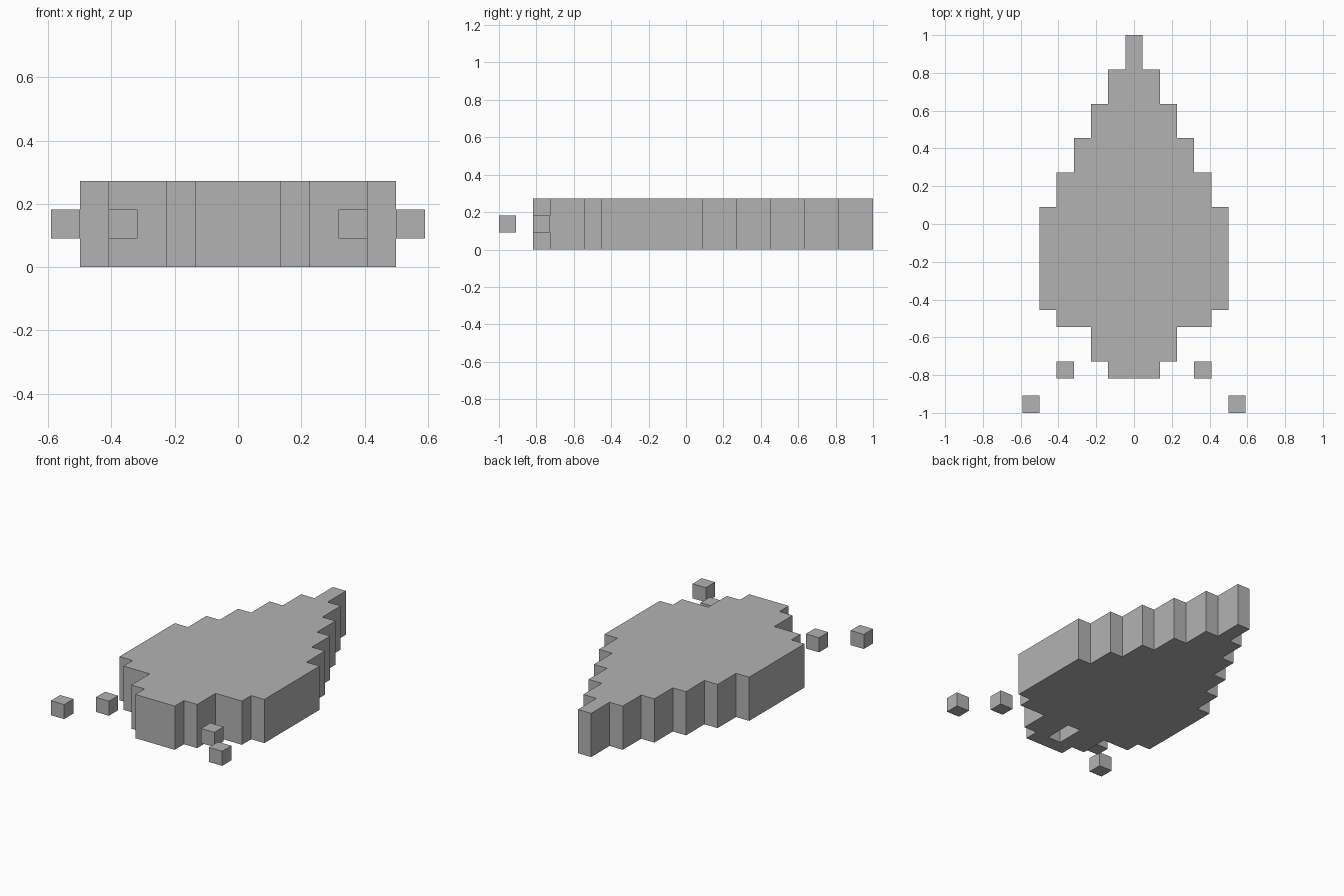
import bpy
import bmesh

U = 1 / 11  # edge of one block

default = bpy.data.objects.get("Cube")
if default:
    bpy.data.objects.remove(default, do_unlink=True)

grey = bpy.data.materials.new("plain_grey")
grey.use_nodes = True
grey.diffuse_color = (0.45, 0.45, 0.45, 1)
grey.node_tree.nodes["Principled BSDF"].inputs["Base Color"].default_value = grey.diffuse_color


def make_object(name, bm):
    """Turn a bmesh measured in blocks into a flat-shaded object."""
    bmesh.ops.scale(bm, vec=(U, U, U), verts=bm.verts)
    bmesh.ops.recalc_face_normals(bm, faces=bm.faces)
    mesh = bpy.data.meshes.new(name)
    bm.to_mesh(mesh)
    bm.free()
    mesh.materials.append(grey)
    obj = bpy.data.objects.new(name, mesh)
    bpy.context.collection.objects.link(obj)
    return obj


def make_box(name, centre, size):
    bm = bmesh.new()
    bmesh.ops.create_cube(bm, size=1)
    bmesh.ops.scale(bm, vec=size, verts=bm.verts)
    bmesh.ops.translate(bm, vec=centre, verts=bm.verts)
    return make_object(name, bm)


# Stepped body: each row is (half width, front y, back y)
rows = [(1.5, -9, -8), (2.5, -8, -6), (4.5, -6, -5), (5.5, -5, 1), (4.5, 1, 3),
        (3.5, 3, 5), (2.5, 5, 7), (1.5, 7, 9), (0.5, 9, 11)]
left_edge = [(w, y) for w, front, back in rows for y in (front, back)]
outline = left_edge + [(-x, y) for x, y in reversed(left_edge)]

bm = bmesh.new()
base = bm.faces.new([bm.verts.new((x, y, 0)) for x, y in outline])
walls = bmesh.ops.extrude_face_region(bm, geom=[base], use_keep_orig=True)
top_verts = [g for g in walls["geom"] if isinstance(g, bmesh.types.BMVert)]
bmesh.ops.translate(bm, vec=(0, 0, 3), verts=top_verts)
body = make_object("body", bm)

# Narrow pocket in the underside
cutter = make_box("pocket_cutter", (0, -7, 0), (1, 2, 2))
cutter.hide_render = True
pocket = body.modifiers.new("pocket", "BOOLEAN")
pocket.operation = "DIFFERENCE"
pocket.solver = "EXACT"
pocket.object = cutter
bpy.context.view_layer.objects.active = body
bpy.ops.object.modifier_apply(modifier=pocket.name)
bpy.data.objects.remove(cutter, do_unlink=True)

# Floating blocks in front, mirrored left and right
for side, sign in (("left", 1), ("right", -1)):
    make_box(f"inner_block_{side}", (sign * 4, -8.5, 1.5), (1, 1, 1))
    make_box(f"outer_block_{side}", (sign * 6, -10.5, 1.5), (1, 1, 1))
